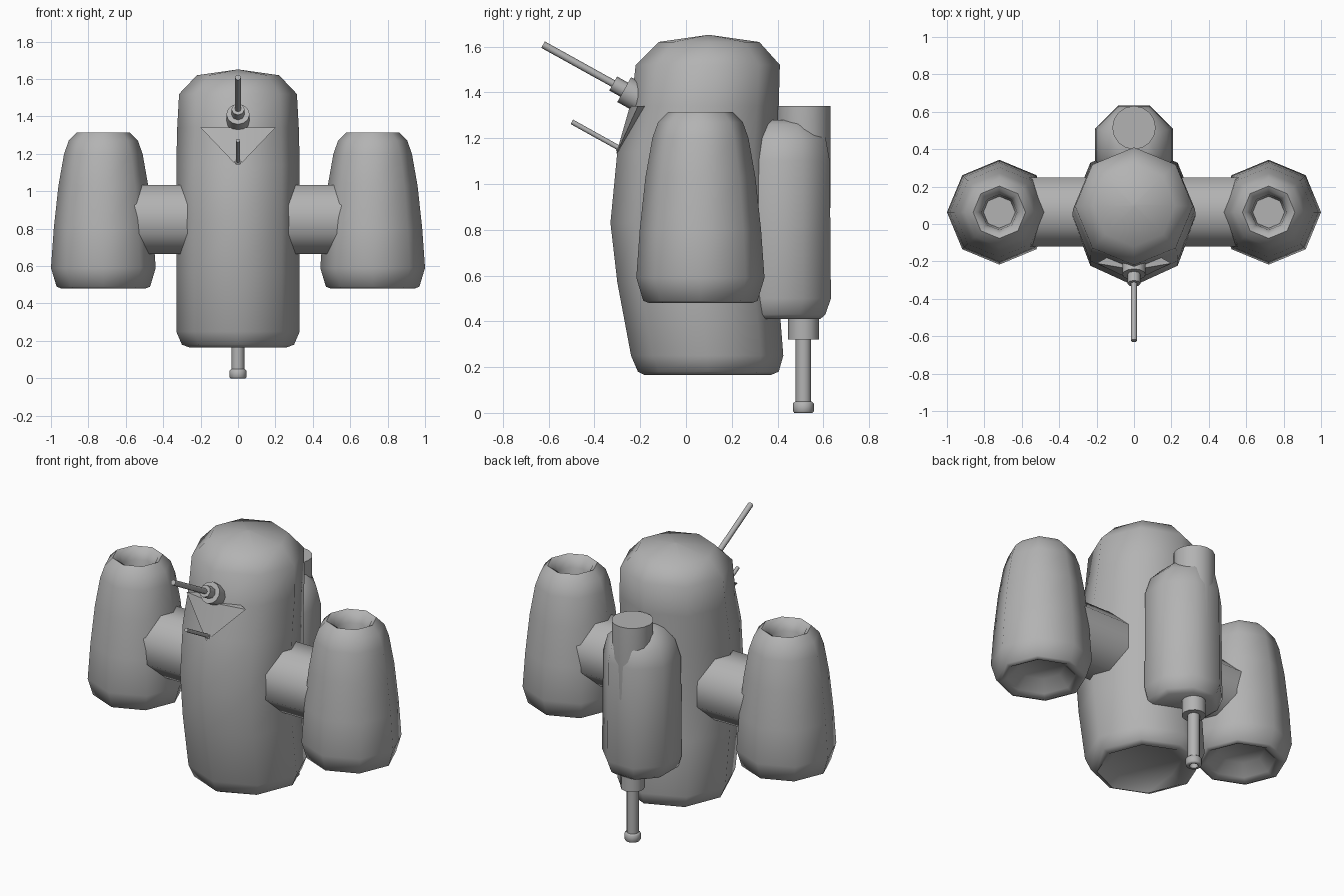
import bpy, bmesh, math
from mathutils import Vector

if "Cube" in bpy.data.objects:
    bpy.data.objects.remove(bpy.data.objects["Cube"])

grey = bpy.data.materials.new("plain_grey")
grey.use_nodes = True
tone = (0.45, 0.45, 0.45, 1)
grey.diffuse_color = tone
grey.node_tree.nodes["Principled BSDF"].inputs["Base Color"].default_value = tone


def finish(name, bm, angle=60):
    bmesh.ops.recalc_face_normals(bm, faces=bm.faces)
    mesh = bpy.data.meshes.new(name)
    bm.to_mesh(mesh)
    bm.free()
    mesh.materials.append(grey)
    ob = bpy.data.objects.new(name, mesh)
    bpy.context.collection.objects.link(ob)
    bpy.ops.object.select_all(action="DESELECT")
    ob.select_set(True)
    bpy.context.view_layer.objects.active = ob
    bpy.ops.object.shade_smooth_by_angle(angle=math.radians(angle))
    return ob


def loft(name, rings, sides=8, turn=0.0, angle=60):
    """Skin rings of (height, half width, front y, back y)."""
    bm = bmesh.new()
    loops = []
    for z, rx, front, back in rings:
        mid, ry = (front + back) / 2, (back - front) / 2
        steps = [math.tau * (i + turn) / sides for i in range(sides)]
        loops.append([bm.verts.new((rx * math.cos(a), mid + ry * math.sin(a), z)) for a in steps])
    for low, high in zip(loops, loops[1:]):
        for i in range(sides):
            j = (i + 1) % sides
            bm.faces.new((low[i], low[j], high[j], high[i]))
    bm.faces.new(loops[0])
    bm.faces.new(loops[-1])
    return finish(name, bm, angle)


def lathe(name, profile, centre=(0, 0, 0), axis=(0, 0, 1), **options):
    """Turn a profile of (height, radius) around an axis."""
    ob = loft(name, [(h, r, -r, r) for h, r in profile], **options)
    ob.location = centre
    ob.rotation_mode = "QUATERNION"
    ob.rotation_quaternion = Vector((0, 0, 1)).rotation_difference(Vector(axis))
    return ob


# Main hull with a hollow underside and domed top
loft("hull", [
    (0.21, 0.20, -0.12, 0.30), (0.165, 0.26, -0.18, 0.37), (0.18, 0.30, -0.21, 0.405),
    (0.25, 0.33, -0.24, 0.425), (0.57, 0.33, -0.30, 0.40), (0.83, 0.33, -0.33, 0.40),
    (1.14, 0.33, -0.30, 0.40), (1.34, 0.325, -0.24, 0.405), (1.52, 0.315, -0.22, 0.41),
    (1.62, 0.22, -0.12, 0.32), (1.65, 0.01, 0.09, 0.11)])

# Sloped brow facet below the upper gun
bm = bmesh.new()
for p in [(-0.2, -0.21, 1.34), (0.2, -0.21, 1.34), (0, -0.245, 1.34), (0, -0.305, 1.13), (0, -0.1, 1.34)]:
    bm.verts.new(p)
bmesh.ops.convex_hull(bm, input=bm.verts)
finish("brow", bm)

# Side pods with a funnel on top and a hollow base, on stub arms
pod = [(0.56, 0.13), (0.50, 0.19), (0.48, 0.225), (0.49, 0.25), (0.59, 0.28), (0.80, 0.265),
       (1.03, 0.24), (1.20, 0.21), (1.27, 0.185), (1.315, 0.14), (1.30, 0.115),
       (1.25, 0.095), (1.16, 0.085)]
for side, x in (("left", 1), ("right", -1)):
    lathe(side + "_pod", pod, (0.72 * x, 0.063, 0))
    lathe(side + "_arm", [(0.2, 0.2), (0.62, 0.2)], (0, 0.065, 0.85), (x, 0, 0), turn=0.5)

# Backpack with canister, nozzle and hose
loft("backpack", [
    (0.41, 0.17, 0.24, 0.60), (0.43, 0.20, 0.21, 0.625), (0.50, 0.225, 0.20, 0.65),
    (1.10, 0.22, 0.20, 0.645), (1.20, 0.19, 0.23, 0.625), (1.26, 0.13, 0.29, 0.57),
    (1.28, 0.08, 0.34, 0.52)], turn=0.5)
lathe("canister", [(0.75, 0.09), (0.90, 0.116), (1.34, 0.116)], (0, 0.515, 0), sides=16)
lathe("nozzle", [(0.32, 0.067), (0.43, 0.067)], (0, 0.513, 0), sides=12)
lathe("hose", [(0.03, 0.034), (0.34, 0.034)], (0, 0.513, 0), sides=12)
lathe("hose_tip", [(0.03, 0.02), (0, 0.025), (0, 0.04), (0.006, 0.045), (0.042, 0.045), (0.05, 0.036)],
      (0, 0.513, 0), sides=12)

# Upper gun: round mount, collar and barrel
aim = (0, -0.875, 0.485)
lathe("gun_mount", [(-0.1, 0.062), (0, 0.062)], (0, -0.27, 1.412), aim, sides=12)
lathe("gun_collar", [(-0.02, 0.035), (0.055, 0.035)], (0, -0.27, 1.412), aim)
lathe("gun_barrel", [(0, 0.016), (0.405, 0.016)], (0, -0.27, 1.412), aim)

# Lower gun: thin barrel
lathe("lower_barrel_root", [(-0.05, 0.018), (0.02, 0.018)], (0, -0.28, 1.15), aim)
lathe("lower_barrel", [(-0.05, 0.011), (0.25, 0.011)], (0, -0.28, 1.15), aim)
